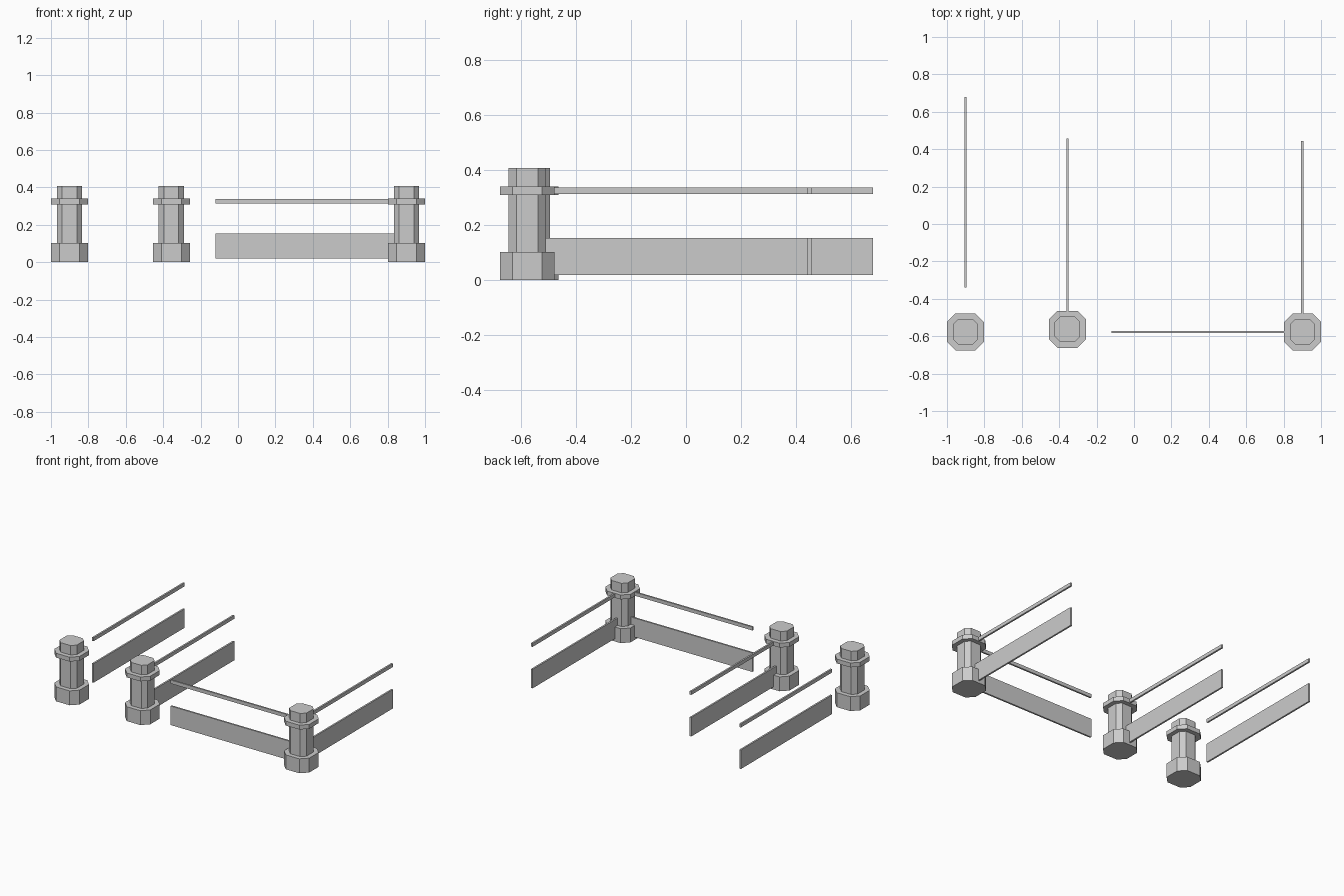
import bpy, bmesh

if "Cube" in bpy.data.objects:
    bpy.data.objects.remove(bpy.data.objects["Cube"])


def prism(bm, cx, cy, half, chamfer, z0, z1):
    """Square column with chamfered corners."""
    h, k = half, half - chamfer
    outline = [(-k, -h), (k, -h), (h, -k), (h, k), (k, h), (-k, h), (-h, k), (-h, -k)]
    low = [bm.verts.new((cx + x, cy + y, z0)) for x, y in outline]
    high = [bm.verts.new((cx + x, cy + y, z1)) for x, y in outline]
    bm.faces.new(low[::-1])
    bm.faces.new(high)
    for i in range(8):
        j = (i + 1) % 8
        bm.faces.new((low[i], low[j], high[j], high[i]))


def finish(bm, name):
    mesh = bpy.data.meshes.new(name)
    bm.to_mesh(mesh)
    bm.free()
    bpy.context.collection.objects.link(bpy.data.objects.new(name, mesh))


def post(name, cx, cy):
    parts = (("base", 0.099, 0.046, 0.0, 0.102),
             ("shaft", 0.068, 0.029, 0.102, 0.408),
             ("collar", 0.099, 0.046, 0.31, 0.341))
    for part, half, chamfer, z0, z1 in parts:
        bm = bmesh.new()
        prism(bm, cx, cy, half, chamfer, z0, z1)
        finish(bm, f"{name}_{part}")


def box(name, x0, x1, y0, y1, z0, z1):
    bm = bmesh.new()
    bmesh.ops.create_cube(bm, size=1)
    bmesh.ops.scale(bm, vec=(x1 - x0, y1 - y0, z1 - z0), verts=bm.verts)
    bmesh.ops.translate(bm, vec=((x0 + x1) / 2, (y0 + y1) / 2, (z0 + z1) / 2), verts=bm.verts)
    finish(bm, name)


LENGTH, T = 1.02, 0.006


def fence(name, x, y, direction):
    """Thin top rail and lower panel starting at (x, y)."""
    for part, z0, z1 in (("rail", 0.313, 0.338), ("panel", 0.019, 0.154)):
        if direction == "back":
            box(f"{name}_{part}", x - T, x + T, y, y + LENGTH, z0, z1)
        else:
            box(f"{name}_{part}", x - LENGTH, x, y - T, y + T, z0, z1)


# Posts
post("end_post", -0.901, -0.577)
post("middle_post", -0.356, -0.563)
post("corner_post", 0.901, -0.577)

# Fence spans: one loose, one on the middle post, two on the corner post
fence("loose_span", -0.901, -0.34, "back")
fence("middle_span", -0.356, -0.562, "back")
fence("corner_side_span", 0.899, -0.577, "back")
fence("corner_front_span", 0.899, -0.577, "left")
